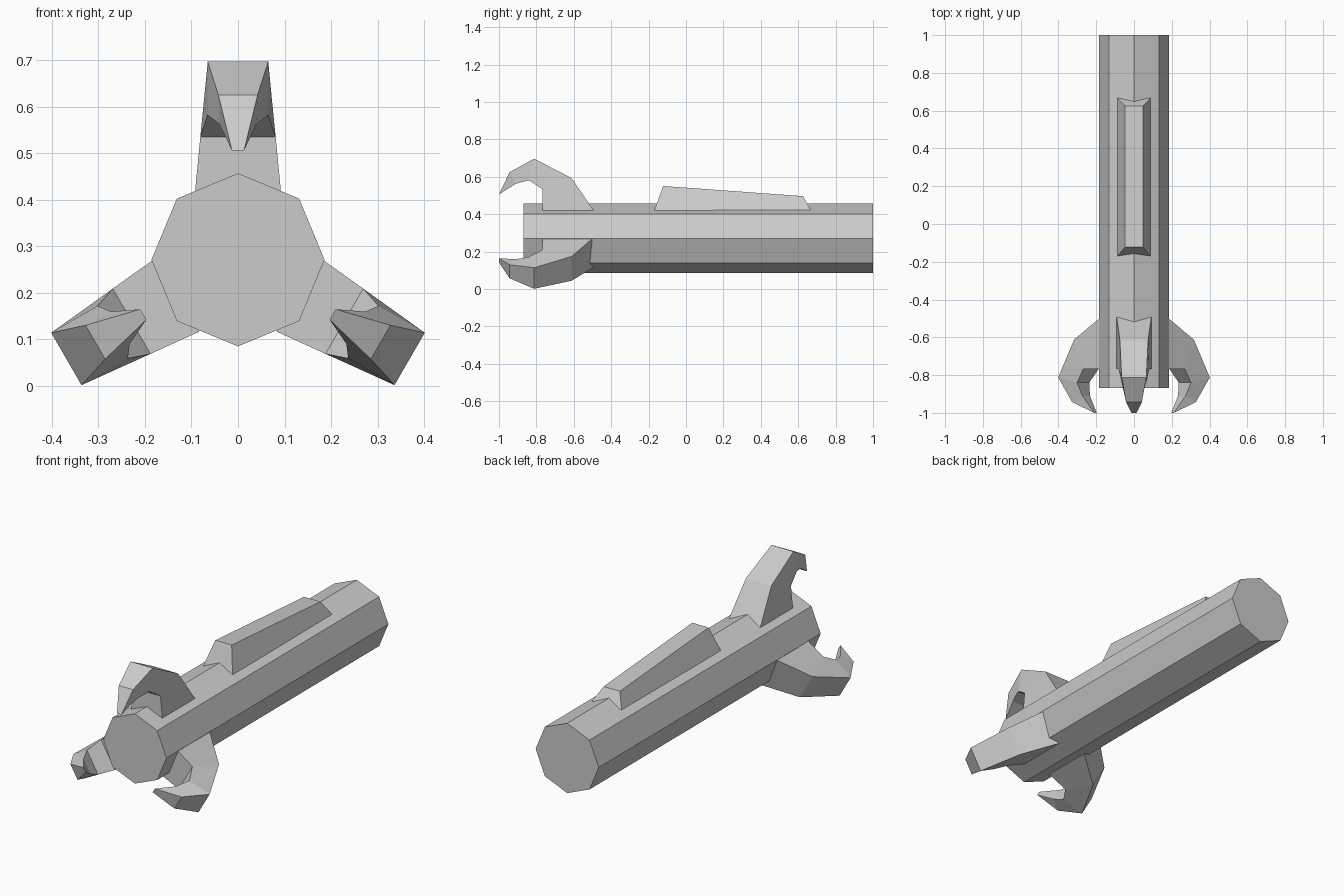
import bpy, bmesh, math
from mathutils import Matrix, Vector

if "Cube" in bpy.data.objects:
    bpy.data.objects.remove(bpy.data.objects["Cube"])

AXIS_Z = 0.271   # height of the barrel axis


def make_object(name, bm):
    bmesh.ops.recalc_face_normals(bm, faces=bm.faces)
    mesh = bpy.data.meshes.new(name)
    bm.to_mesh(mesh)
    bm.free()
    obj = bpy.data.objects.new(name, mesh)
    bpy.context.collection.objects.link(obj)
    return obj


def loft(name, rings, turn=0.0):
    """Skin equal-length rings of (x, y, z), optionally turned about the barrel axis."""
    bm = bmesh.new()
    loops = [[bm.verts.new(p) for p in ring] for ring in rings]
    n = len(loops[0])
    for a, b in zip(loops, loops[1:]):
        for i in range(n):
            j = (i + 1) % n
            bm.faces.new((a[i], a[j], b[j], b[i]))
    bm.faces.new(loops[0])
    bm.faces.new(loops[-1])
    bmesh.ops.remove_doubles(bm, verts=bm.verts, dist=1e-4)
    bmesh.ops.rotate(bm, verts=bm.verts, cent=Vector((0, 0, AXIS_Z)),
                     matrix=Matrix.Rotation(turn, 3, 'Y'))
    return make_object(name, bm)


# Eight-sided barrel along y
R = 0.186
rings = [[(R * math.sin(k * math.pi / 4), y, AXIS_Z + R * math.cos(k * math.pi / 4))
          for k in range(8)] for y in (-0.868, 1.0)]
loft("barrel", rings)

# Tapered raised rail on top of the barrel
loft("top_rail", [
    [(-0.087, -0.17, 0.42), (0.087, -0.17, 0.42), (0.087, 0.667, 0.424), (-0.087, 0.667, 0.424)],
    [(-0.048, -0.122, 0.551), (0.048, -0.122, 0.551), (0.048, 0.625, 0.497), (-0.048, 0.625, 0.497)],
])

# Claw sections: outer (half width, y, z), inner (half width, y, z)
SECTIONS = [
    ((0.092, -0.493, 0.42), (0.092, -0.768, 0.42)),
    ((0.075, -0.612, 0.594), (0.081, -0.768, 0.535)),
    ((0.065, -0.812, 0.697), (0.065, -0.84, 0.582)),
    ((0.042, -0.943, 0.625), (0.040, -0.91, 0.563)),
]
TIP = (0.013, -1.0, 0.506)

rings = [[(-o[0], o[1], o[2]), (o[0], o[1], o[2]), (i[0], i[1], i[2]), (-i[0], i[1], i[2])]
         for o, i in SECTIONS]


def make_claw(name, turn):
    bm = bmesh.new()
    loops = [[bm.verts.new(p) for p in ring] for ring in rings]
    for a, b in zip(loops, loops[1:]):
        for i in range(4):
            j = (i + 1) % 4
            bm.faces.new((a[i], a[j], b[j], b[i]))
    bm.faces.new(loops[0])
    # wedge-shaped point
    left, right = (bm.verts.new((s * TIP[0], TIP[1], TIP[2])) for s in (-1, 1))
    e = loops[-1]
    bm.faces.new((e[0], e[1], right, left))
    bm.faces.new((e[2], e[3], left, right))
    bm.faces.new((e[1], e[2], right))
    bm.faces.new((e[3], e[0], left))
    bmesh.ops.rotate(bm, verts=bm.verts, cent=Vector((0, 0, AXIS_Z)),
                     matrix=Matrix.Rotation(turn, 3, 'Y'))
    return make_object(name, bm)


# Three claws around the muzzle
for label, k in (("top", 0), ("right", 1), ("left", 2)):
    make_claw("claw_" + label, k * math.tau / 3)
